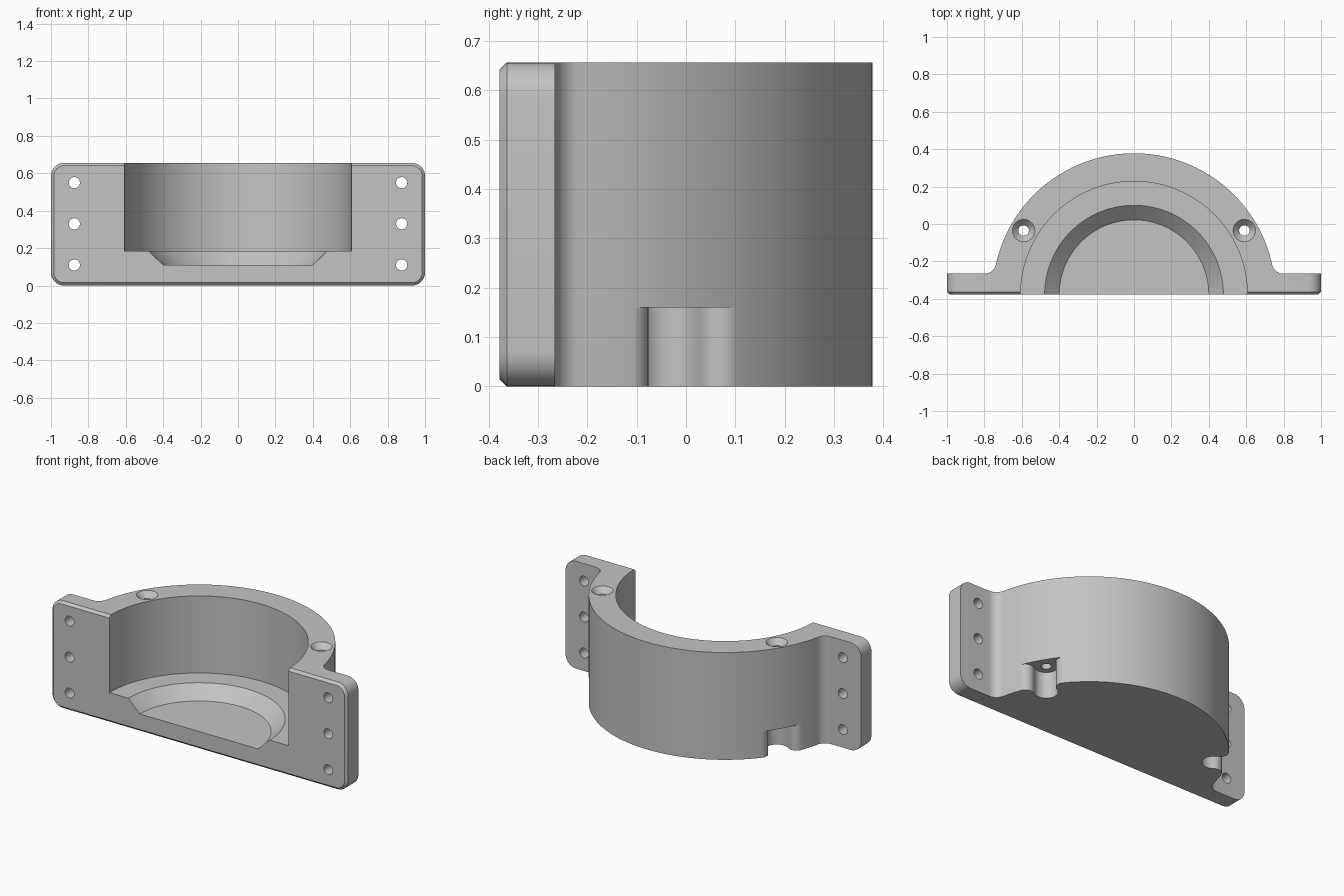
import bpy, bmesh
from math import sin, cos, pi, radians, sqrt, atan2, asin

cube = bpy.data.objects.get("Cube")
if cube:
    bpy.data.objects.remove(cube)

HEIGHT, FRONT, BACK = 0.656, -0.378, 0.378
OUTER, BORE = BACK - FRONT, 0.606
FLANGE_Y = -0.265

grey = bpy.data.materials.new("light grey")
grey.use_nodes = True
grey.diffuse_color = (0.55, 0.55, 0.55, 1)
grey.node_tree.nodes["Principled BSDF"].inputs["Base Color"].default_value = grey.diffuse_color


def arc(cx, cy, r, a0, a1, n):
    return [(cx + r * cos(a0 + (a1 - a0) * i / n), cy + r * sin(a0 + (a1 - a0) * i / n))
            for i in range(n + 1)]


def circle(cx, cy, r, n):
    return arc(cx, cy, r, 0, 2 * pi, n)[:-1]


def loft(name, sections, axis="z"):
    """Solid through 2D loops of equal length, each at a depth along the axis."""
    bm = bmesh.new()
    rings = []
    for depth, loop in sections:
        rings.append([bm.verts.new((a, b, depth) if axis == "z" else (a, depth, b))
                      for a, b in loop])
    for low, high in zip(rings, rings[1:]):
        for i in range(len(low)):
            j = (i + 1) % len(low)
            bm.faces.new((low[i], low[j], high[j], high[i]))
    bm.faces.new(rings[0])
    bm.faces.new(rings[-1])
    bmesh.ops.recalc_face_normals(bm, faces=bm.faces)
    mesh = bpy.data.meshes.new(name)
    bm.to_mesh(mesh)
    bm.free()
    mesh.materials.append(grey)
    ob = bpy.data.objects.new(name, mesh)
    bpy.context.collection.objects.link(ob)
    return ob


def cut(target, tool, operation="DIFFERENCE"):
    tool.hide_render = True
    mod = target.modifiers.new("cut", "BOOLEAN")
    mod.operation, mod.solver, mod.object = operation, "EXACT", tool
    bpy.context.view_layer.objects.active = target
    bpy.ops.object.modifier_apply(modifier=mod.name)
    bpy.data.objects.remove(tool)


def rounded_rect(inset, r=0.07):
    x, z0, z1 = 1 - inset, inset, HEIGHT - inset
    r -= inset
    pts = []
    for k, (sx, z) in enumerate([(1, z1 - r), (-1, z1 - r), (-1, z0 + r), (1, z0 + r)]):
        pts += arc(sx * (x - r), z, r, k * pi / 2, (k + 1) * pi / 2, 10)
    return pts


# Half-round body with filleted side flanges, drawn oversize at the ends
FILLET = 0.06
fy = FLANGE_Y + FILLET
fx = sqrt((OUTER + FILLET) ** 2 - (fy - FRONT) ** 2)
tangent = atan2(fy - FRONT, fx)
right_half = [(1.2, -0.6), (1.2, FLANGE_Y)]
right_half += arc(fx, fy, FILLET, -pi / 2, tangent - pi, 10)
dome = arc(0, FRONT, OUTER, tangent, pi - tangent, 96)[1:-1]
profile = right_half + dome + [(-x, y) for x, y in reversed(right_half)]
housing = loft("housing", [(-0.2, profile), (HEIGHT + 0.2, profile)])

# Trim to the rounded front outline with a chamfered front edge
trim = loft("trim", [(FRONT, rounded_rect(0.015)), (FRONT + 0.015, rounded_rect(0)),
                     (0.8, rounded_rect(0))], "y")
cut(housing, trim, "INTERSECT")

# Main bore and tapered seat in its floor
bore = circle(0, FRONT, BORE, 128)
cut(housing, loft("bore", [(0.185, bore), (1, bore)]))
cut(housing, loft("tapered_seat", [(0.11, circle(0, FRONT, 0.4, 128)),
                                   (0.26, circle(0, FRONT, 0.556, 128))]))

# Flared pocket outline: u runs outward from the screw, v sideways
HX, HY, SLOT, FLARE = 0.59, -0.035, 0.065, 0.048
reach = sqrt(HX ** 2 + (HY - FRONT) ** 2)
side = SLOT + FLARE
u0 = sqrt((OUTER - FLARE) ** 2 - side ** 2) - reach
mouth = asin(side / (OUTER - FLARE))
flare = arc(u0, side, FLARE, mouth, -pi / 2, 12)
upper = [(0.2, flare[0][1])] + flare
pocket = upper + arc(0, 0, SLOT, pi / 2, 3 * pi / 2, 20) + [(u, -v) for u, v in reversed(upper)]
turn = atan2(HY - FRONT, HX)

for s in (1, -1):
    # Countersunk vertical screw hole
    sections = [(-0.1, 0.028), (HEIGHT - 0.034, 0.028), (HEIGHT, 0.06), (HEIGHT + 0.03, 0.088)]
    cut(housing, loft("screw_hole", [(z, circle(s * HX, HY, r, 32)) for z, r in sections]))
    # Open pocket below the screw
    loop = [(s * (HX + u * cos(turn) - v * sin(turn)), HY + u * sin(turn) + v * cos(turn))
            for u, v in pocket]
    cut(housing, loft("screw_pocket", [(-0.1, loop), (0.16, loop)]))
    # Flange mounting holes
    for z in (0.11, 0.33, 0.55):
        hole = circle(s * 0.875, z, 0.03, 32)
        cut(housing, loft("mounting_hole", [(-0.6, hole), (0, hole)], "y"))

bpy.ops.object.select_all(action="DESELECT")
housing.select_set(True)
bpy.context.view_layer.objects.active = housing
bpy.ops.object.shade_smooth_by_angle(angle=radians(30))
